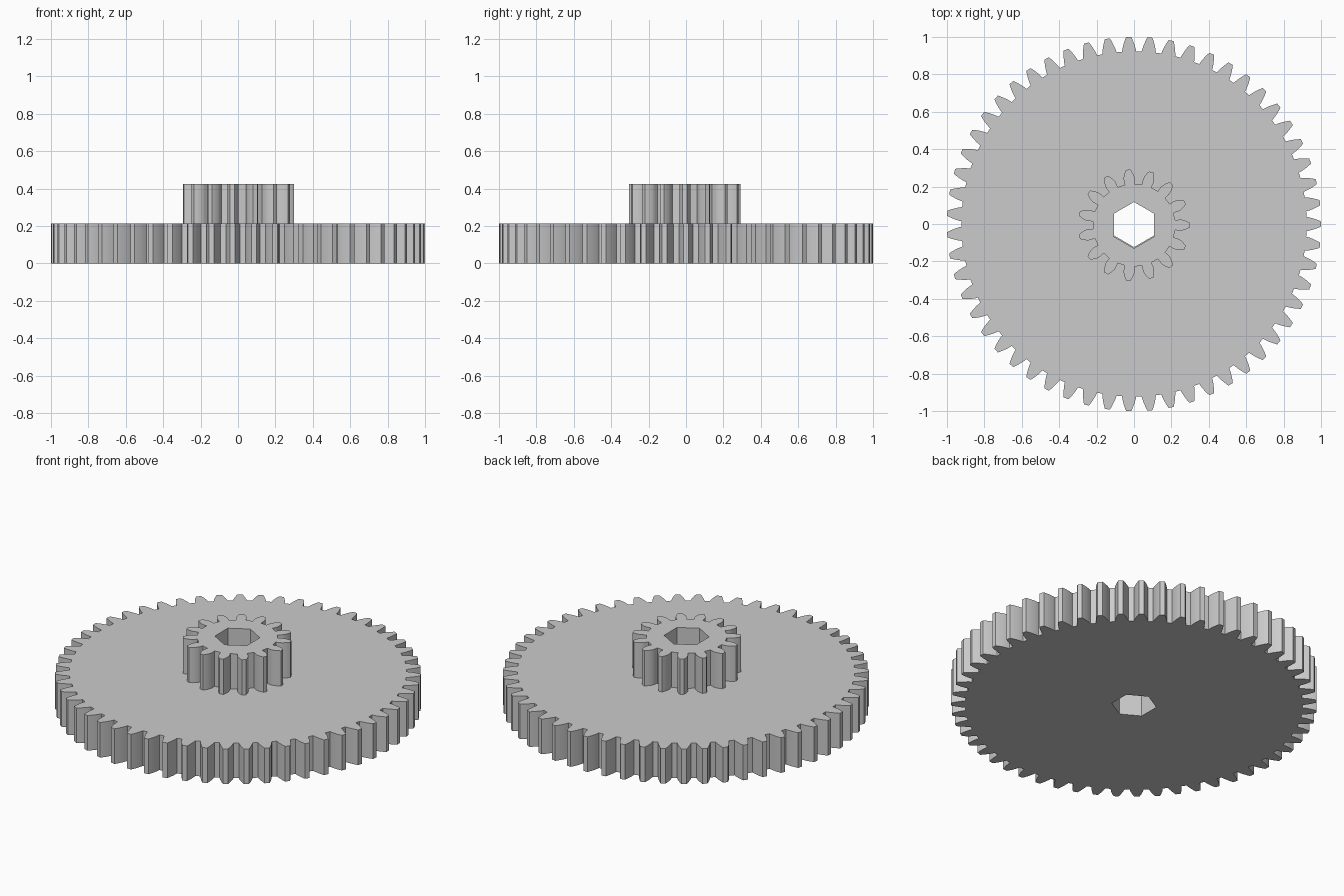
import bpy, bmesh, math

cube = bpy.data.objects.get("Cube")
if cube:
    bpy.data.objects.remove(cube, do_unlink=True)

MODULE = 2 / 57
PRESSURE = math.radians(20)
BORE_RADIUS = 0.1235
GEAR_HEIGHT = 0.212

grey = bpy.data.materials.new("light grey")
grey.use_nodes = True
colour = (0.6, 0.6, 0.6, 1)
grey.diffuse_color = colour
grey.node_tree.nodes["Principled BSDF"].inputs["Base Color"].default_value = colour


def polar(radius, angle):
    return (radius * math.cos(angle), radius * math.sin(angle))


def involute(angle):
    return math.tan(angle) - angle


def gear_outline(teeth, steps=6):
    """Involute tooth outline with one tooth pointing along +x."""
    pitch = MODULE * teeth / 2
    base = pitch * math.cos(PRESSURE)
    tip, root = pitch + MODULE, pitch - 1.2 * MODULE
    start = max(base, root)

    # One flank as (radius, half angle of the tooth), from root to tip
    flank = []
    for i in range(steps + 1):
        r = start + (tip - start) * i / steps
        half = math.pi / (2 * teeth) + involute(PRESSURE) - involute(math.acos(min(1, base / r)))
        flank.append((r, half))
    if root < base:
        flank.insert(0, (root, flank[0][1]))

    points = []
    for t in range(teeth):
        centre = 2 * math.pi * t / teeth
        points += [polar(r, centre - h) for r, h in flank]
        points += [polar(r, centre + h) for r, h in reversed(flank)]
    return points


def make_gear(name, teeth, bottom, height, y=0):
    """Toothed disc with a hexagonal bore."""
    bm = bmesh.new()
    bore = [polar(BORE_RADIUS, math.radians(30 + 60 * k)) for k in range(6)]
    for loop in (gear_outline(teeth), bore):
        verts = [bm.verts.new((px, py, 0)) for px, py in loop]
        for a, b in zip(verts, verts[1:] + verts[:1]):
            bm.edges.new((a, b))
    bmesh.ops.triangle_fill(bm, edges=bm.edges[:], use_beauty=True)
    top = bmesh.ops.extrude_face_region(bm, geom=bm.faces[:], use_keep_orig=True)
    lifted = [g for g in top["geom"] if isinstance(g, bmesh.types.BMVert)]
    bmesh.ops.translate(bm, verts=lifted, vec=(0, 0, height))
    bmesh.ops.recalc_face_normals(bm, faces=bm.faces[:])

    mesh = bpy.data.meshes.new(name)
    bm.to_mesh(mesh)
    bm.free()
    mesh.materials.append(grey)
    obj = bpy.data.objects.new(name, mesh)
    obj.location = (0, y, bottom)
    bpy.context.collection.objects.link(obj)
    return obj


# Wide drive wheel with the small pinion stacked on top
make_gear("large_gear", 55, 0, GEAR_HEIGHT)
make_gear("small_pinion", 15, GEAR_HEIGHT, 0.213, y=-0.006)
